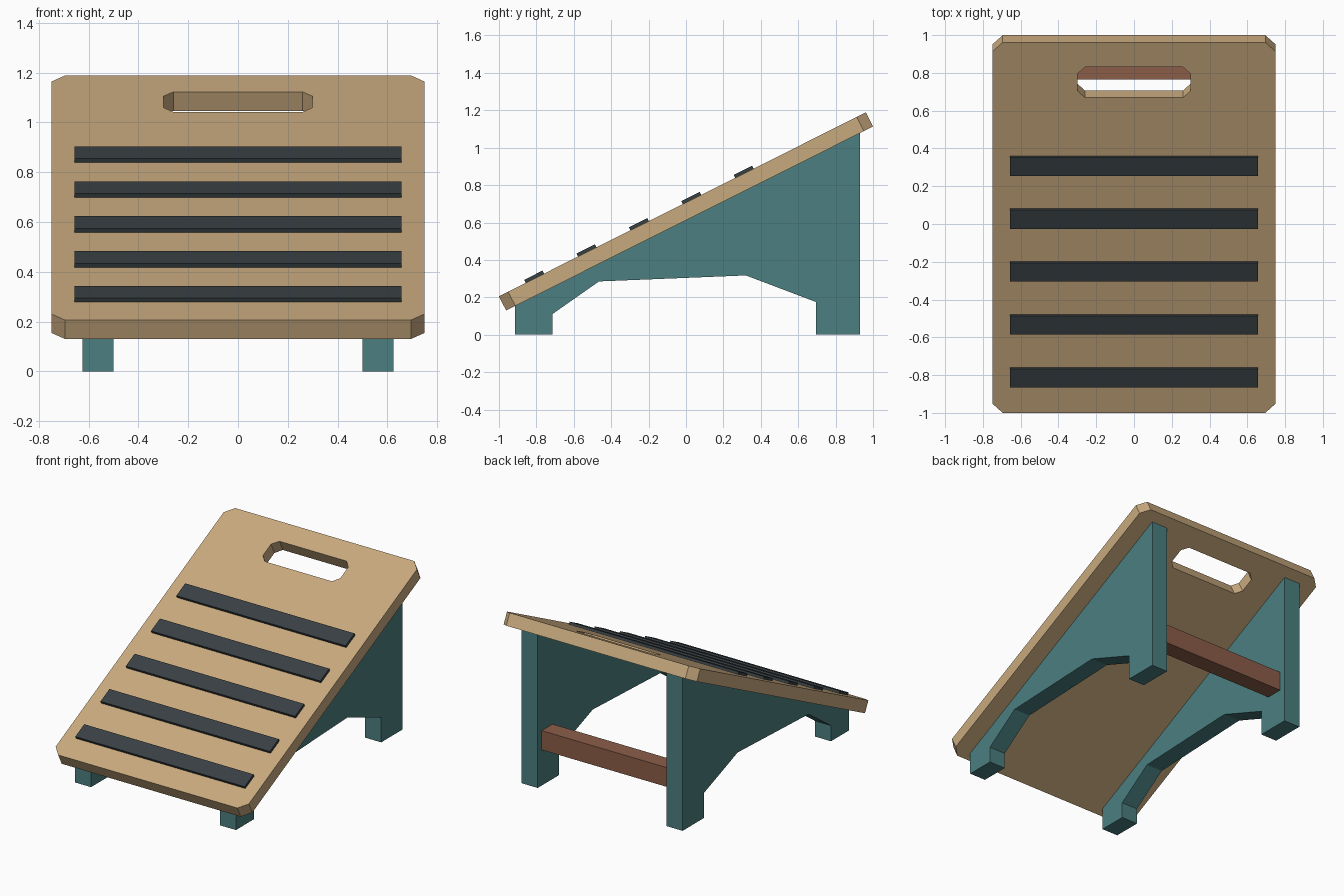
import bpy, bmesh, math
from mathutils import Matrix

if "Cube" in bpy.data.objects:
    bpy.data.objects.remove(bpy.data.objects["Cube"])

ANGLE = math.atan(0.501)
SLOPE = Matrix.Translation((0, -1, 0.206)) @ Matrix.Rotation(ANGLE, 4, 'X')  # lower edge of the board top
SIDE = Matrix(((0, 0, 1, 0), (1, 0, 0, 0), (0, 1, 0, 0), (0, 0, 0, 1)))      # profile (y, z) extruded along x
LENGTH, THICK = 2.194, 0.085


def material(name, rgb):
    m = bpy.data.materials.new(name)
    m.diffuse_color = (*rgb, 1)
    m.use_nodes = True
    m.node_tree.nodes["Principled BSDF"].inputs["Base Color"].default_value = m.diffuse_color
    return m


WOOD = material("light_wood", (0.58, 0.40, 0.21))
TEAL = material("teal_paint", (0.07, 0.21, 0.215))
GRIP = material("dark_rubber", (0.04, 0.05, 0.055))
BROWN = material("brown_wood", (0.26, 0.11, 0.065))


def prism(name, outline, lo, hi, frame, mat):
    """Extrude a flat outline from lo to hi, placed in the given frame."""
    bm = bmesh.new()
    face = bm.faces.new([bm.verts.new((a, b, lo)) for a, b in outline])
    ext = bmesh.ops.extrude_face_region(bm, geom=[face])["geom"]
    verts = [v for v in ext if isinstance(v, bmesh.types.BMVert)]
    bmesh.ops.translate(bm, verts=verts, vec=(0, 0, hi - lo))
    bmesh.ops.transform(bm, matrix=frame, verts=bm.verts)
    bmesh.ops.recalc_face_normals(bm, faces=bm.faces)
    mesh = bpy.data.meshes.new(name)
    bm.to_mesh(mesh)
    bm.free()
    mesh.materials.append(mat)
    ob = bpy.data.objects.new(name, mesh)
    bpy.context.collection.objects.link(ob)
    return ob


def rect(x, y0, y1):
    return [(-x, y0), (x, y0), (x, y1), (-x, y1)]


def cut_rect(x, y0, y1, c):
    """Rectangle with cut corners."""
    return [(-x + c, y0), (x - c, y0), (x, y0 + c), (x, y1 - c),
            (x - c, y1), (-x + c, y1), (-x, y1 - c), (-x, y0 + c)]


# Sloping board with a hand hole
board = prism("board", cut_rect(0.75, 0, LENGTH, 0.055), -THICK, 0, SLOPE, WOOD)
cutter = prism("hand_hole_cutter", cut_rect(0.30, 1.867, 2.047, 0.04), -0.2, 0.1, SLOPE, WOOD)
cutter.hide_render = True
mod = board.modifiers.new("hand_hole", 'BOOLEAN')
mod.operation, mod.solver, mod.object = 'DIFFERENCE', 'EXACT', cutter
bpy.context.view_layer.objects.active = board
bpy.ops.object.modifier_apply(modifier=mod.name)
bpy.data.objects.remove(cutter)

# Grip strips
for i in range(5):
    s = 0.16 + 0.313 * i
    prism(f"grip_strip_{i + 1}", rect(0.657, s, s + 0.11), -0.002, 0.018, SLOPE, GRIP)

# Side supports with an arched underside
support = [(-0.915, 0), (-0.715, 0), (-0.715, 0.11), (-0.465, 0.285), (0.32, 0.317),
           (0.695, 0.175), (0.695, 0), (0.93, 0), (0.93, 1.078), (-0.915, 0.154)]
for label, x in (("left", -0.625), ("right", 0.5)):
    prism(f"{label}_support", support, x, x + 0.125, SIDE, TEAL)

# Rear stretcher between the supports
prism("stretcher", [(0.765, 0.25), (0.885, 0.25), (0.885, 0.385), (0.765, 0.385)],
      -0.51, 0.51, SIDE, BROWN)
